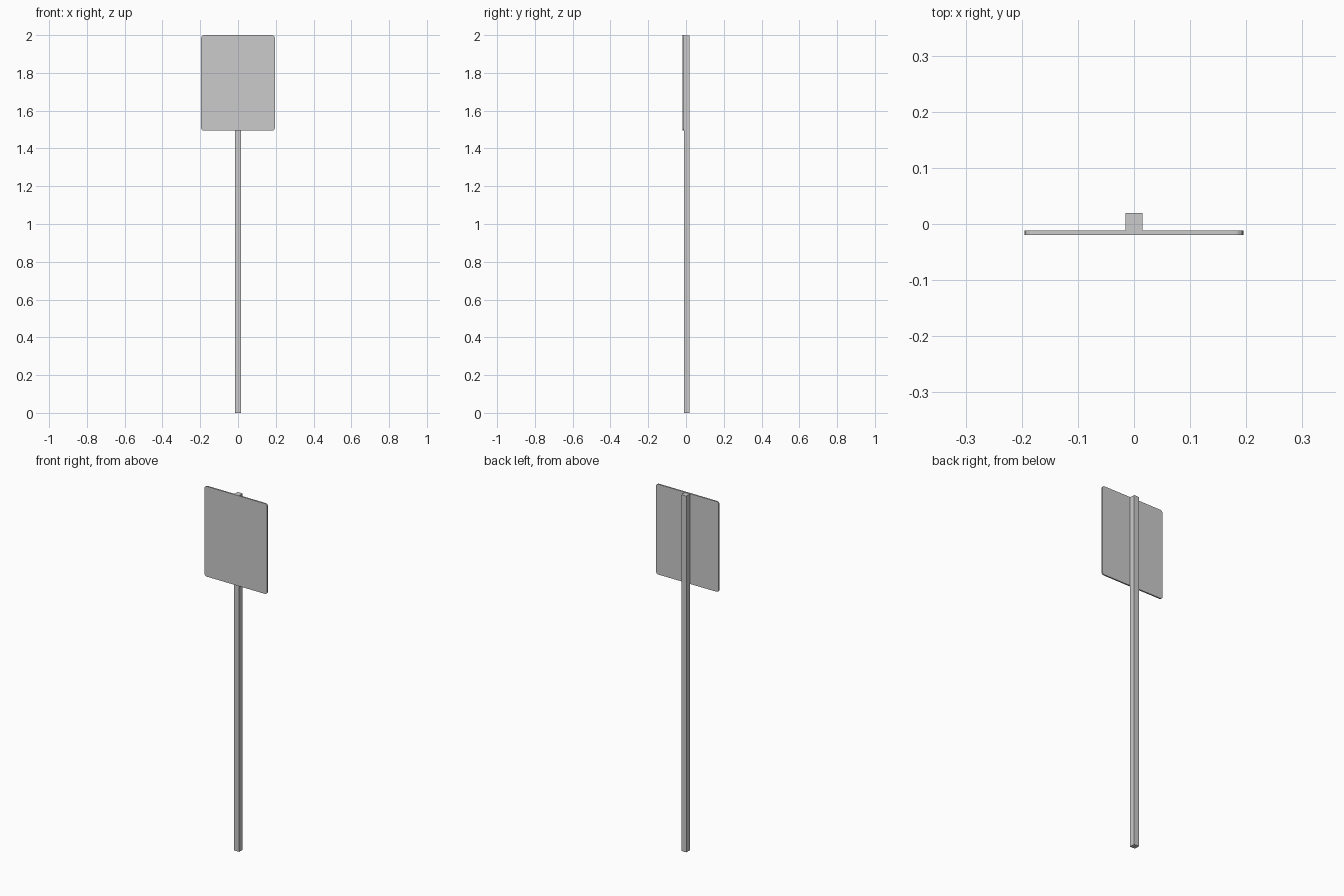
import bpy, bmesh

if "Cube" in bpy.data.objects:
    bpy.data.objects.remove(bpy.data.objects["Cube"])


def box(name, x, y, z):
    """Closed box from (min, max) ranges; returns object."""
    bm = bmesh.new()
    bmesh.ops.create_cube(bm, size=1)
    for v in bm.verts:
        for i, (lo, hi) in enumerate((x, y, z)):
            v.co[i] = lo if v.co[i] < 0 else hi
    me = bpy.data.meshes.new(name)
    bm.to_mesh(me)
    bm.free()
    ob = bpy.data.objects.new(name, me)
    bpy.context.collection.objects.link(ob)
    return ob


# square post
box("post", (-0.0155, 0.0155), (-0.0115, 0.0195), (0, 1.998))

# thin sign plate on the front of the post
plate = box("sign_plate", (-0.195, 0.195), (-0.0195, -0.0115), (1.494, 2.0))

# round only the four corners seen from the front
bm = bmesh.new()
bm.from_mesh(plate.data)
corners = [e for e in bm.edges
           if abs(e.verts[0].co.y - e.verts[1].co.y) > 0.001]
bmesh.ops.bevel(bm, geom=corners, offset=0.015, segments=4,
                profile=0.5, affect='EDGES')
bm.to_mesh(plate.data)
bm.free()
